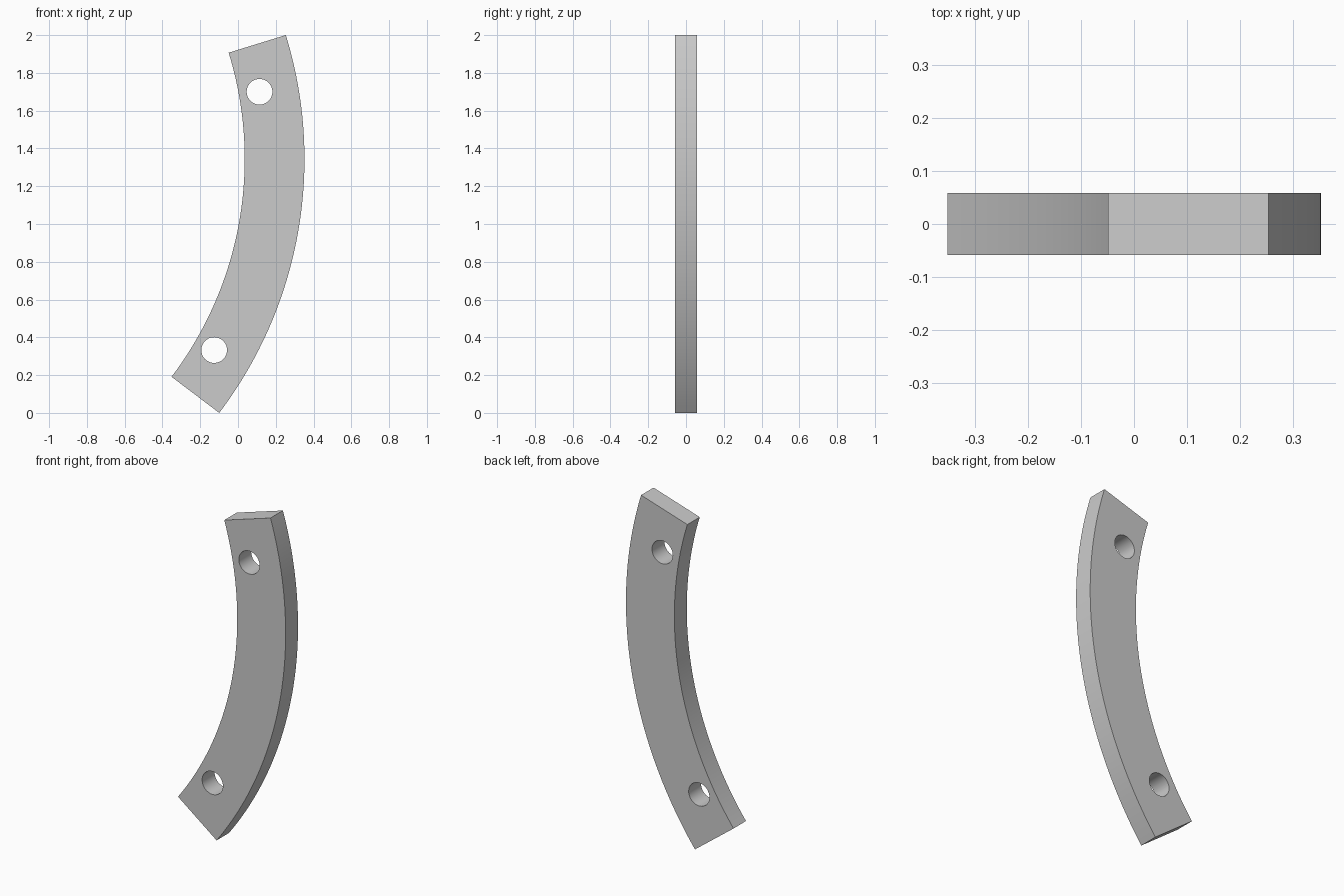
import bpy, bmesh
from math import sin, cos, radians

CX, CZ = -1.8745, 1.344           # centre of the arc
R_OUT, R_IN, R_HOLE = 2.2265, 1.91, 2.02
A_TOP, A_BOTTOM = radians(17.14), radians(-37.13)
HALF = 0.058                      # half thickness
STEPS = 48

cube = bpy.data.objects.get("Cube")
if cube:
    bpy.data.objects.remove(cube, do_unlink=True)

grey = bpy.data.materials.new("plain grey")
grey.use_nodes = True
colour = (0.6, 0.6, 0.6, 1)
grey.diffuse_color = colour
grey.node_tree.nodes["Principled BSDF"].inputs["Base Color"].default_value = colour


def polar(radius, angle, y=0):
    return (CX + radius * cos(angle), y, CZ + radius * sin(angle))


# Curved bar: arc band profile extruded through its thickness
angles = [A_BOTTOM + (A_TOP - A_BOTTOM) * i / STEPS for i in range(STEPS + 1)]
bm = bmesh.new()
profile = [polar(R_OUT, a, -HALF) for a in angles]
profile += [polar(R_IN, a, -HALF) for a in reversed(angles)]
face = bm.faces.new([bm.verts.new(p) for p in profile])
extruded = bmesh.ops.extrude_face_region(bm, geom=[face])["geom"]
moved = [v for v in extruded if isinstance(v, bmesh.types.BMVert)]
bmesh.ops.translate(bm, verts=moved, vec=(0, 2 * HALF, 0))
bmesh.ops.recalc_face_normals(bm, faces=bm.faces)
mesh = bpy.data.meshes.new("curved_bar")
bm.to_mesh(mesh)
bm.free()
mesh.materials.append(grey)
bar = bpy.data.objects.new("curved_bar", mesh)
bpy.context.collection.objects.link(bar)

# Bolt holes near both ends
for name, angle in (("upper", 10.15), ("lower", -30.05)):
    bpy.ops.mesh.primitive_cylinder_add(
        vertices=48, radius=0.068, depth=4 * HALF,
        location=polar(R_HOLE, radians(angle)), rotation=(radians(90), 0, 0))
    cutter = bpy.context.object
    cutter.name = name + "_hole_cutter"
    cutter.hide_render = True
    cutter.data.materials.append(grey)
    bpy.ops.object.select_all(action='DESELECT')
    bar.select_set(True)
    bpy.context.view_layer.objects.active = bar
    cut = bar.modifiers.new(name + "_hole", 'BOOLEAN')
    cut.operation = 'DIFFERENCE'
    cut.solver = 'EXACT'
    cut.object = cutter
    bpy.ops.object.modifier_apply(modifier=cut.name)
    bpy.data.objects.remove(cutter, do_unlink=True)

bpy.ops.object.shade_smooth_by_angle(angle=radians(30))
